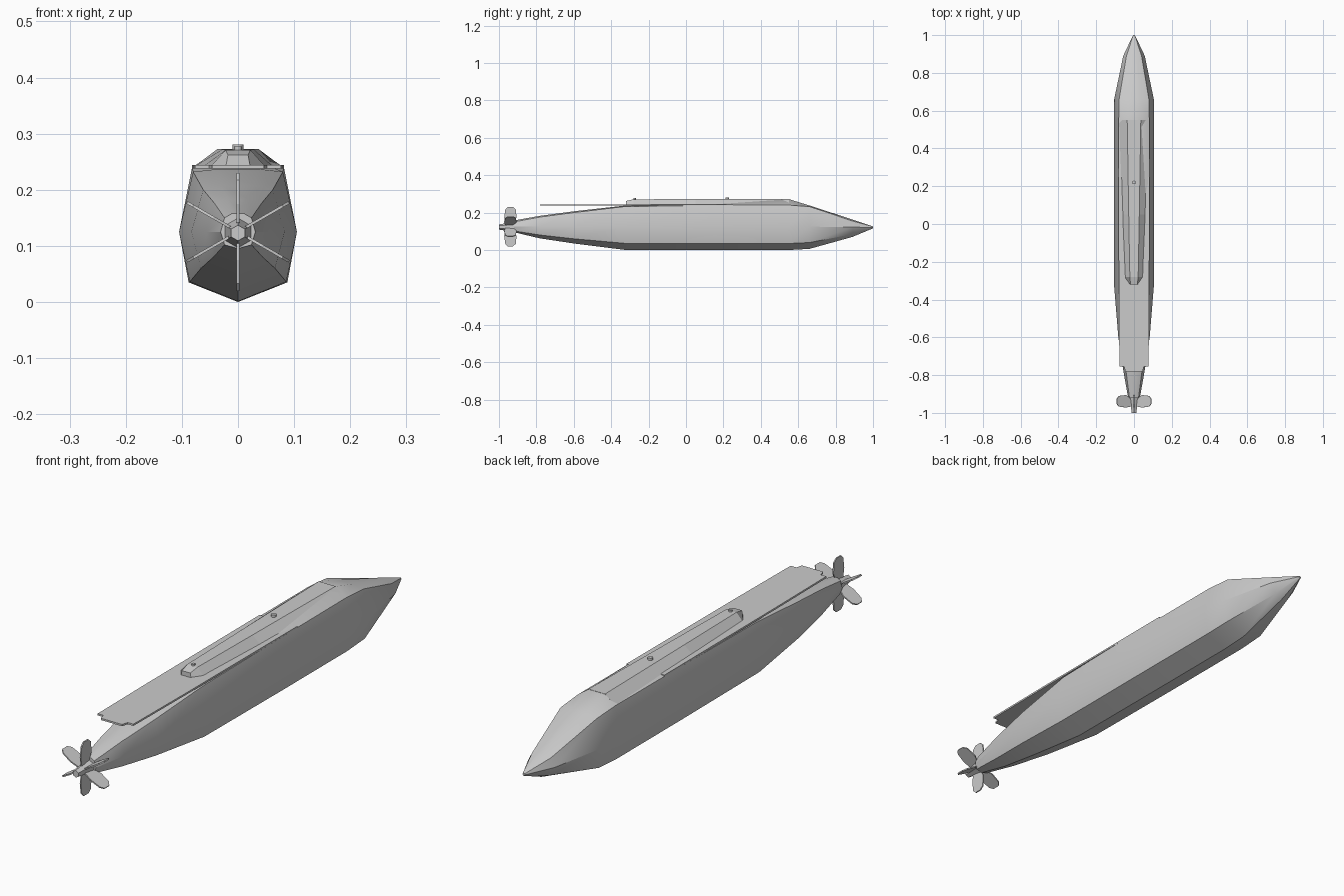
import bpy, bmesh, math
from mathutils import Matrix, Vector

if "Cube" in bpy.data.objects:
    bpy.data.objects.remove(bpy.data.objects["Cube"])


def finish(bm, name, smooth=None):
    bmesh.ops.recalc_face_normals(bm, faces=bm.faces)
    me = bpy.data.meshes.new(name)
    bm.to_mesh(me)
    bm.free()
    ob = bpy.data.objects.new(name, me)
    bpy.context.collection.objects.link(ob)
    if smooth:
        bpy.ops.object.select_all(action='DESELECT')
        ob.select_set(True)
        bpy.context.view_layer.objects.active = ob
        bpy.ops.object.shade_smooth_by_angle(angle=math.radians(smooth))
    return ob


def loft(name, stations, smooth=None):
    """Each station is (y, half section as x,z points); mirrored across x."""
    bm = bmesh.new()
    rings = []
    for y, half in stations:
        pts = half + [(-x, z) for x, z in reversed(half) if x > 0]
        rings.append([bm.verts.new((x, y, z)) for x, z in pts])
    n = len(rings[0])
    for a, b in zip(rings, rings[1:]):
        for i in range(n):
            j = (i + 1) % n
            bm.faces.new((a[i], a[j], b[j], b[i]))
    bm.faces.new(rings[0])
    bm.faces.new(rings[-1])
    return finish(bm, name, smooth)


def slab(name, outline, place, thick):
    """Extruded flat outline in local xy, centred on local z."""
    bm = bmesh.new()
    f = bm.faces.new([bm.verts.new((x, y, -thick / 2)) for x, y in outline])
    r = bmesh.ops.extrude_face_region(bm, geom=[f])
    vs = [v for v in r['geom'] if isinstance(v, bmesh.types.BMVert)]
    bmesh.ops.translate(bm, verts=vs, vec=(0, 0, thick))
    bm.transform(place)
    return finish(bm, name)


# faceted hull, from tail to nose
loft("hull", [
    (-0.92, [(0, .095), (.024, .102), (.031, .125), (.024, .150), (.010, .158)]),
    (-0.78, [(0, .062), (.044, .080), (.056, .125), (.042, .176), (.018, .183)]),
    (-0.60, [(0, .035), (.066, .060), (.083, .125), (.062, .200), (.030, .207)]),
    (-0.33, [(0, .001), (.086, .036), (.105, .125), (.080, .232), (.035, .237)]),
    (0.15, [(0, 0), (.088, .035), (.105, .125), (.082, .239), (.036, .250)]),
    (0.55, [(0, 0), (.088, .035), (.105, .125), (.081, .240), (.036, .272)]),
    (0.66, [(0, .006), (.085, .040), (.105, .125), (.079, .232), (.030, .238)]),
    (0.89, [(0, .070), (.032, .084), (.057, .122), (.040, .155), (.015, .163)]),
    (1.00, [(0, .116), (.003, .118), (.005, .121), (.004, .125), (.001, .126)]),
], 30)

# raised casing, tapering toward the tail
loft("deck_casing", [
    (-0.32, [(.022, .240), (.018, .262)]),
    (-0.28, [(.050, .240), (.022, .271)]),
    (0.05, [(.064, .240), (.028, .272)]),
    (0.55, [(.080, .240), (.036, .273)]),
])

# thin deck plate overhanging the tail
half = [(.082, 0.25), (.080, -0.45), (.077, -0.755), (.052, -0.755), (.046, -0.78)]
plate = half + [(-x, y) for x, y in reversed(half)]
slab("deck_plate", plate, Matrix.Translation((0, 0, .241)), .007)

# propeller hub
bm = bmesh.new()
bmesh.ops.create_cone(bm, cap_ends=True, segments=6, radius1=.014, radius2=.028,
                      depth=.09, matrix=Matrix.Translation((0, -.955, .123))
                      @ Matrix.Rotation(-math.pi / 2, 4, 'X'))
finish(bm, "propeller_hub")

# six blades: local x is radial, local y runs along the hull
blade = [(.012, -.925), (.012, -.965), (.05, -.972), (.092, -.966), (.105, -.953),
         (.105, -.925), (.092, -.910), (.05, -.906)]
for i in range(6):
    turn = Matrix.Rotation(math.radians(30 + 60 * i), 4, 'Y')
    slab("propeller_blade_%d" % (i + 1), blade, Matrix.Translation((0, 0, .125)) @ turn, .005)

# small deck fittings
for name, y, r, top in (("mast_stub", .22, .010, .281), ("rear_fitting", -.275, .007, .277)):
    bm = bmesh.new()
    bmesh.ops.create_cone(bm, cap_ends=True, segments=8, radius1=r, radius2=r,
                          depth=.02, matrix=Matrix.Translation((0, y, top - .01)))
    finish(bm, name, 50)
